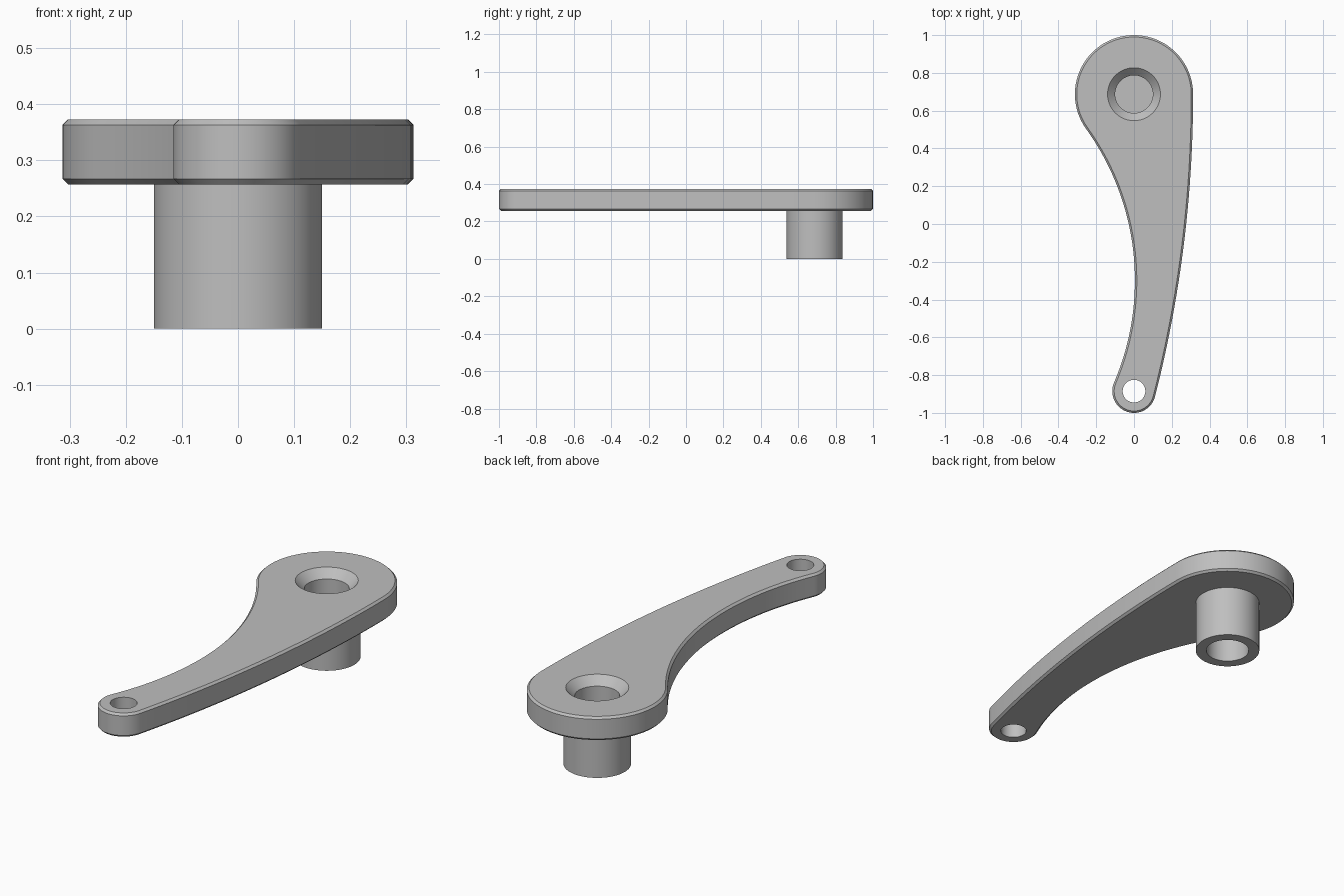
import bpy
import bmesh
from math import sin, cos, pi, radians, atan2
from mathutils import Vector

if "Cube" in bpy.data.objects:
    bpy.data.objects.remove(bpy.data.objects["Cube"])

HEAD, HEAD_R = Vector((0, 0.687)), 0.313
TIP, TIP_R = Vector((0, -0.885)), 0.115
BACK, BACK_R = Vector((-6.141, 0.687)), 6.454      # long convex edge
HOLLOW, HOLLOW_R = Vector((-1.37, -0.299)), 1.375  # concave edge
BOTTOM, TOP, CHAMFER = 0.257, 0.373, 0.01
BORE_R = 0.1

grey = bpy.data.materials.new("satin grey")
grey.use_nodes = True
colour = (0.52, 0.52, 0.52, 1)
grey.diffuse_color = colour
grey.node_tree.nodes["Principled BSDF"].inputs["Base Color"].default_value = colour


def make_object(name, bm):
    bmesh.ops.recalc_face_normals(bm, faces=bm.faces)
    mesh = bpy.data.meshes.new(name)
    bm.to_mesh(mesh)
    bm.free()
    mesh.materials.append(grey)
    obj = bpy.data.objects.new(name, mesh)
    bpy.context.collection.objects.link(obj)
    return obj


def bridge(bm, lower, upper):
    n = len(lower)
    for i in range(n):
        j = (i + 1) % n
        bm.faces.new((lower[i], lower[j], upper[j], upper[i]))


def lathe(name, centre, profile, segments=64):
    """Turn (radius, z) points about a vertical axis, closing both ends."""
    bm = bmesh.new()
    rings = [[bm.verts.new((centre.x + r * cos(2 * pi * i / segments),
                            centre.y + r * sin(2 * pi * i / segments), z))
              for i in range(segments)] for r, z in profile]
    for lower, upper in zip(rings, rings[1:]):
        bridge(bm, lower, upper)
    bm.faces.new(rings[0])
    bm.faces.new(rings[-1])
    return make_object(name, bm)


def arc(centre, radius, start, end, steps):
    """Arc points, leaving out the last one."""
    return [centre + radius * Vector((cos(a), sin(a)))
            for a in (start + (end - start) * i / steps for i in range(steps))]


def angle(a, b):
    d = b - a
    return atan2(d.y, d.x)


def outline(inset):
    """Four tangent arcs, moved inward by the inset."""
    head_end = angle(HEAD, HOLLOW) % (2 * pi)
    tip_start = angle(TIP, HOLLOW)
    tip_end = angle(BACK, TIP)
    return (arc(HEAD, HEAD_R - inset, 0, head_end, 48)
            + arc(HOLLOW, HOLLOW_R + inset, head_end - pi, tip_start - pi, 32)
            + arc(TIP, TIP_R - inset, tip_start, tip_end + 2 * pi, 32)
            + arc(BACK, BACK_R - inset, tip_end, 0, 24))


# Lever arm with chamfered rims
bm = bmesh.new()
levels = [(CHAMFER, BOTTOM), (0, BOTTOM + CHAMFER), (0, TOP - CHAMFER), (CHAMFER, TOP)]
rings = [[bm.verts.new((p.x, p.y, z)) for p in outline(inset)] for inset, z in levels]
for lower, upper in zip(rings, rings[1:]):
    bridge(bm, lower, upper)
bm.faces.new(rings[0])
bm.faces.new(rings[-1])
arm = make_object("lever_arm", bm)

# Countersunk head hole and plain tip hole
cutters = [
    lathe("head_hole_cutter", HEAD, [(BORE_R, BOTTOM - 0.05), (BORE_R, TOP - 0.04),
                                     (0.14, TOP), (0.14, TOP + 0.05)]),
    lathe("tip_hole_cutter", TIP, [(0.06, BOTTOM - 0.05), (0.06, TOP + 0.05)], 48),
]
bpy.context.view_layer.objects.active = arm
for cutter in cutters:
    cutter.hide_render = True
    mod = arm.modifiers.new("hole", "BOOLEAN")
    mod.operation = "DIFFERENCE"
    mod.solver = "EXACT"
    mod.object = cutter
    bpy.ops.object.modifier_apply(modifier=mod.name)
    bpy.data.objects.remove(cutter)

# Hollow hub, with a web between the upper pocket and the lower bore
hub = lathe("hub", HEAD, [(BORE_R, 0.17), (BORE_R, 0), (0.15, 0),
                          (0.15, BOTTOM + 0.01), (BORE_R, BOTTOM + 0.01), (BORE_R, 0.2)])

for obj in (arm, hub):
    bpy.ops.object.select_all(action="DESELECT")
    obj.select_set(True)
    bpy.context.view_layer.objects.active = obj
    bpy.ops.object.shade_smooth_by_angle(angle=radians(30))
